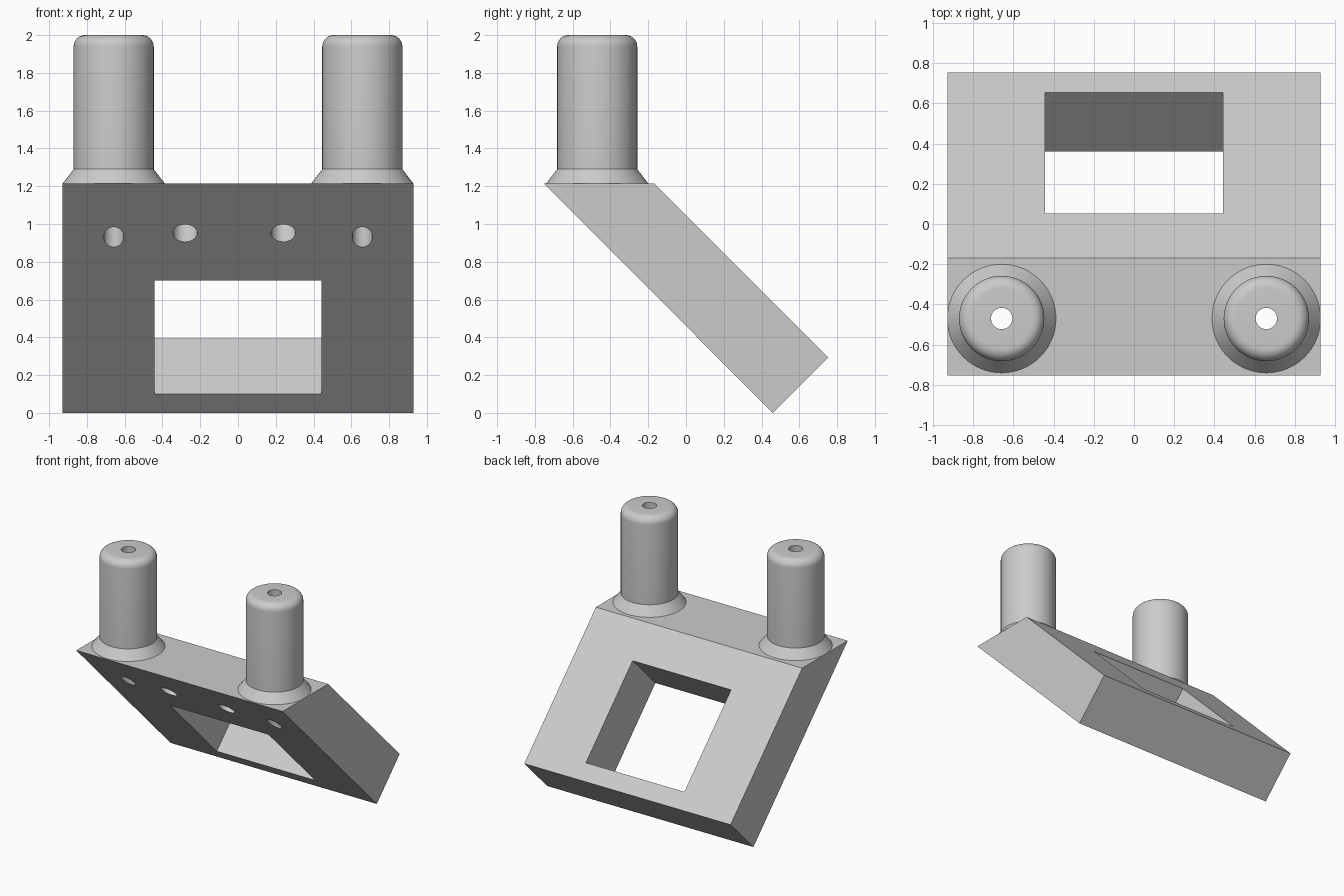
import bpy, bmesh, math
from mathutils import Matrix, Vector

if "Cube" in bpy.data.objects:
    bpy.data.objects.remove(bpy.data.objects["Cube"])

grey = bpy.data.materials.new("light_grey")
grey.diffuse_color = (0.6, 0.6, 0.6, 1)
grey.use_nodes = True
grey.node_tree.nodes["Principled BSDF"].inputs["Base Color"].default_value = grey.diffuse_color

POST_X, POST_Y, TOP_Z = 0.658, -0.47, 1.215
BORE_R = 0.053


def add_object(name, bm):
    bmesh.ops.recalc_face_normals(bm, faces=bm.faces)
    mesh = bpy.data.meshes.new(name)
    bm.to_mesh(mesh)
    bm.free()
    mesh.materials.append(grey)
    ob = bpy.data.objects.new(name, mesh)
    bpy.context.collection.objects.link(ob)
    return ob


def smooth(ob):
    bpy.ops.object.select_all(action='DESELECT')
    ob.select_set(True)
    bpy.context.view_layer.objects.active = ob
    bpy.ops.object.shade_smooth_by_angle(angle=math.radians(30))


def cut(target, cutter):
    cutter.hide_render = True
    mod = target.modifiers.new("cut", 'BOOLEAN')
    mod.operation = 'DIFFERENCE'
    mod.solver = 'EXACT'
    mod.object = cutter
    bpy.context.view_layer.objects.active = target
    bpy.ops.object.modifier_apply(modifier=mod.name)
    bpy.data.objects.remove(cutter)


def cylinder_cutter(radius, length, centre, tilt=0):
    bm = bmesh.new()
    m = Matrix.Translation(centre) @ Matrix.Rotation(tilt, 4, 'X')
    bmesh.ops.create_cone(bm, cap_ends=True, segments=48, radius1=radius,
                          radius2=radius, depth=length, matrix=m)
    return add_object("cutter", bm)


# Slanted plate: side profile extruded along x
bm = bmesh.new()
profile = [(-0.753, TOP_Z), (-0.168, TOP_Z), (0.753, 0.294), (0.459, 0.0)]
face = bm.faces.new([bm.verts.new((-0.928, y, z)) for y, z in profile])
ext = bmesh.ops.extrude_face_region(bm, geom=[face])
bmesh.ops.translate(bm, vec=(1.856, 0, 0),
                    verts=[v for v in ext["geom"] if isinstance(v, bmesh.types.BMVert)])
plate = add_object("slanted_plate", bm)

# Rectangular window, cut square to the slope
bm = bmesh.new()
bmesh.ops.create_cube(bm, size=1, matrix=Matrix.Translation((0, 0.207, 0.547))
                      @ Matrix.Rotation(math.radians(-45), 4, 'X')
                      @ Matrix.Diagonal((0.886, 0.849, 1.0, 1)))
cut(plate, add_object("cutter", bm))

# Vertical bores continuing down from the posts
for s in (-1, 1):
    cut(plate, cylinder_cutter(BORE_R, 1.0, (s * POST_X, POST_Y, 1.0)))

# Blind holes square to the underside
for x in (-0.28, 0.24):
    cut(plate, cylinder_cutter(0.065, 0.5, (x, -0.492, 0.95), math.radians(-45)))
smooth(plate)

# Posts: lathed profile with flared foot, rounded top and bore
R, FILLET = 0.212, 0.06
outline = [(0.27, TOP_Z), (R, 1.29)]
for i in range(9):
    a = math.radians(90 * i / 8)
    outline.append((R - FILLET + FILLET * math.cos(a), 2 - FILLET + FILLET * math.sin(a)))
outline += [(BORE_R, 2.0), (BORE_R, TOP_Z)]
for side, s in (("left", -1), ("right", 1)):
    bm = bmesh.new()
    verts = [bm.verts.new((r, 0, z)) for r, z in outline]
    edges = [bm.edges.new(p) for p in zip(verts, verts[1:] + verts[:1])]
    bmesh.ops.spin(bm, geom=verts + edges, cent=(0, 0, 0), axis=(0, 0, 1),
                   angle=math.tau, steps=64)
    bmesh.ops.remove_doubles(bm, verts=bm.verts, dist=0.0001)
    # the foot's underside is hidden against the plate
    hidden = [f for f in bm.faces if all(abs(v.co.z - TOP_Z) < 1e-4 for v in f.verts)]
    bmesh.ops.delete(bm, geom=hidden, context='FACES')
    bmesh.ops.translate(bm, verts=bm.verts, vec=(s * POST_X, POST_Y, 0))
    bmesh.ops.recalc_face_normals(bm, faces=bm.faces)
    smooth(add_object(side + "_post", bm))
